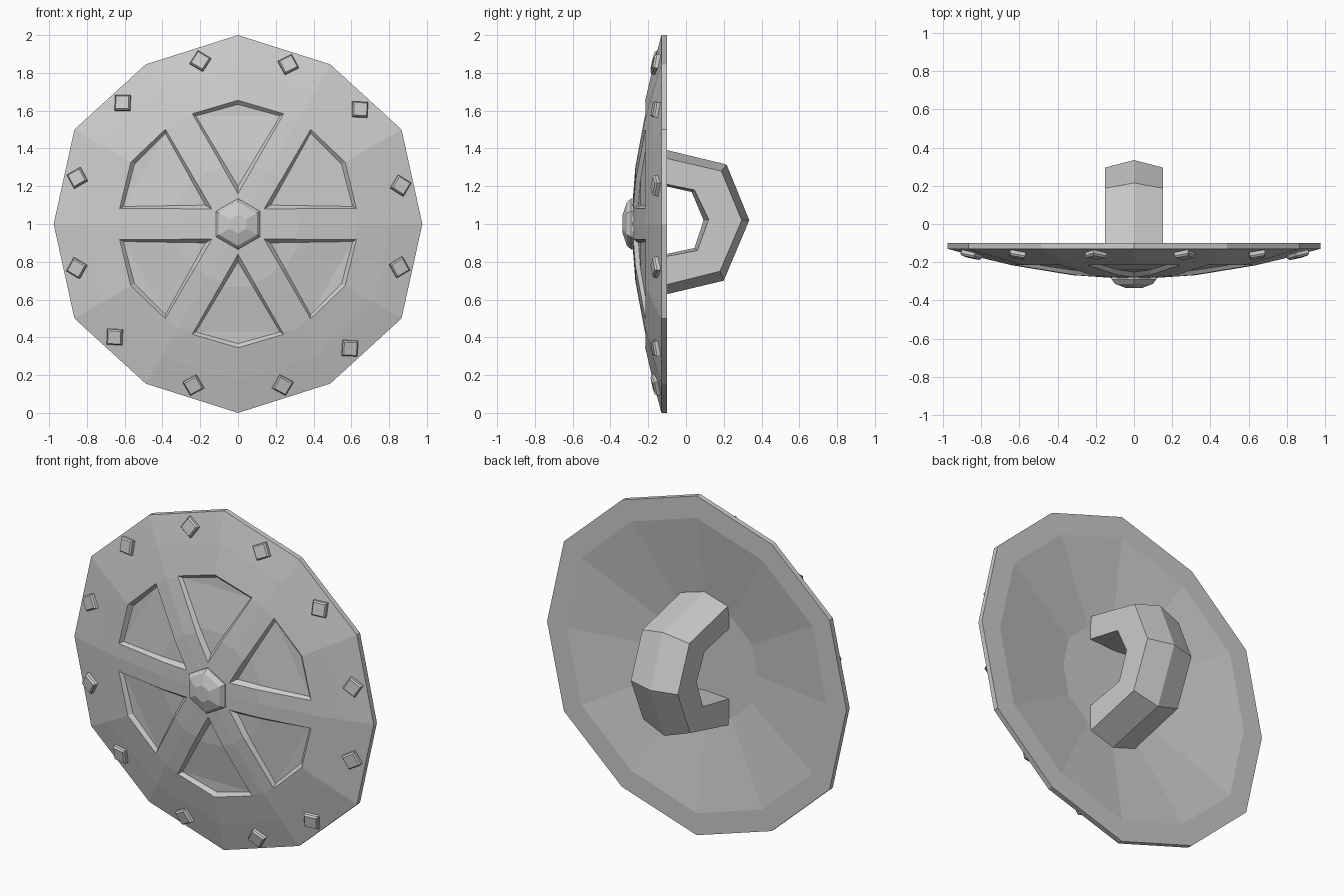
import bpy, bmesh
from math import sin, cos, radians
from mathutils import Matrix, Vector

if "Cube" in bpy.data.objects:
    bpy.data.objects.remove(bpy.data.objects["Cube"])

CZ = 1.0  # height of the shield centre
FRONT = [(1.0, -0.13), (0.83, -0.175), (0.65, -0.217), (0.33, -0.268), (0.12, -0.282)]


def make(name, verts, faces):
    bm = bmesh.new()
    vs = [bm.verts.new(v) for v in verts]
    for f in faces:
        bm.faces.new([vs[i] for i in f])
    bmesh.ops.recalc_face_normals(bm, faces=bm.faces)
    me = bpy.data.meshes.new(name)
    bm.to_mesh(me)
    bm.free()
    ob = bpy.data.objects.new(name, me)
    bpy.context.collection.objects.link(ob)
    return ob


def bridge(rings, n, caps=True):
    """Faces joining consecutive rings of n vertices."""
    faces = [(r * n + i, r * n + (i + 1) % n, (r + 1) * n + (i + 1) % n, (r + 1) * n + i)
             for r in range(rings - 1) for i in range(n)]
    if caps:
        faces += [tuple(range(n)), tuple(range((rings - 1) * n, rings * n))]
    return faces


def lathe(name, profile, n, odd=1.0):
    """Revolve (radius, y) points about the shield axis; odd corners may be pulled in."""
    verts = []
    for r, y in profile:
        for k in range(n):
            a = radians(360 * k / n)
            q = r * (odd if k % 2 else 1)
            verts.append((q * sin(a), y, CZ + q * cos(a)))
    return make(name, verts, bridge(len(profile), n))


def surface(r):
    """Front surface y at a radius."""
    for (r1, y1), (r0, y0) in zip(FRONT, FRONT[1:]):
        if r >= r0:
            return y0 + (y1 - y0) * (r - r0) / (r1 - r0)
    return FRONT[-1][1]


# Dished twelve-sided body
body = lathe("shield_body", [(0.35, -0.18), (0.87, -0.10), (1.0, -0.10)] + FRONT, 12, 0.976)


# Six sunken panels with sloped walls, cut from the front
def outline(apex, cx, cz, top):
    mx, mz = cx * 0.36, apex + (cz - apex) * 0.36
    return [(0, apex), (mx, mz), (cx, cz), (0, top), (-cx, cz), (-mx, mz)]


edge = outline(0.16, 0.247, 0.587, 0.655)
floor = outline(0.20, 0.223, 0.572, 0.633)
verts, faces = [], []
for k in range(6):
    turn = Matrix.Rotation(radians(60 * k), 4, 'Y')
    base = len(verts)
    for pts, mode in ((edge, 0), (edge, 1), (floor, 2)):
        for x, z in pts:
            s = surface((x * x + z * z) ** 0.5)
            y = (-0.5, s, s + 0.025)[mode]
            verts.append(turn @ Vector((x, y, z)) + Vector((0, 0, CZ)))
    fs = bridge(3, 6, False) + [tuple(range(6)), (12, 13, 17), (13, 14, 16, 17), (14, 15, 16)]
    faces += [tuple(base + i for i in f) for f in fs]
cutter = make("panel_cutter", verts, faces)
cutter.hide_render = True
mod = body.modifiers.new("panels", 'BOOLEAN')
mod.operation = 'DIFFERENCE'
mod.solver = 'EXACT'
mod.object = cutter
bpy.context.view_layer.objects.active = body
bpy.ops.object.modifier_apply(modifier=mod.name)
bpy.data.objects.remove(cutter)

# Hexagonal centre boss
lathe("center_boss", [(0.135, -0.26), (0.135, -0.29), (0.115, -0.313), (0.05, -0.335)], 6)

# Rim studs, diamond-set and lying along the sloping rim
for k, deg in enumerate((17.5, 46.8, 76.7, 105, 138, 164.5, 195.5, 227.5, 254.7, 286, 316.4, 347)):
    verts = []
    for half, y in ((0.041, 0.015), (0.041, -0.008), (0.034, -0.018)):
        verts += [(sx * half, y, sz * half) for sx, sz in ((-1, -1), (1, -1), (1, 1), (-1, 1))]
    stud = make(f"rim_stud_{k + 1}", verts, bridge(3, 4))
    stud.data.transform(Matrix.Translation((0, 0, CZ))
                        @ Matrix.Rotation(radians(deg), 4, 'Y')
                        @ Matrix.Translation((0, surface(0.89), 0.885))
                        @ Matrix.Rotation(radians(-14), 4, 'X')
                        @ Matrix.Rotation(radians(45), 4, 'Y'))

# Back handle: stations of (y, z) for outer ridge, outer side, inner side, inner ridge
stations = [
    ((-0.2, 1.415), (-0.2, 1.37), (-0.2, 1.23), (-0.2, 1.22)),
    ((0.215, 1.315), (0.187, 1.28), (0.045, 1.18), (0.03, 1.17)),
    ((0.335, 1.02), (0.295, 1.02), (0.12, 1.025), (0.093, 1.02)),
    ((0.20, 0.70), (0.18, 0.75), (0.06, 0.86), (0.045, 0.873)),
    ((-0.2, 0.605), (-0.2, 0.655), (-0.2, 0.81), (-0.2, 0.82)),
]
W = 0.153
verts = []
for o_r, o_s, i_s, i_r in stations:
    verts += [(-W, *o_s), (0, *o_r), (W, *o_s), (W, *i_s), (0, *i_r), (-W, *i_s)]
make("back_handle", verts, bridge(len(stations), 6))
